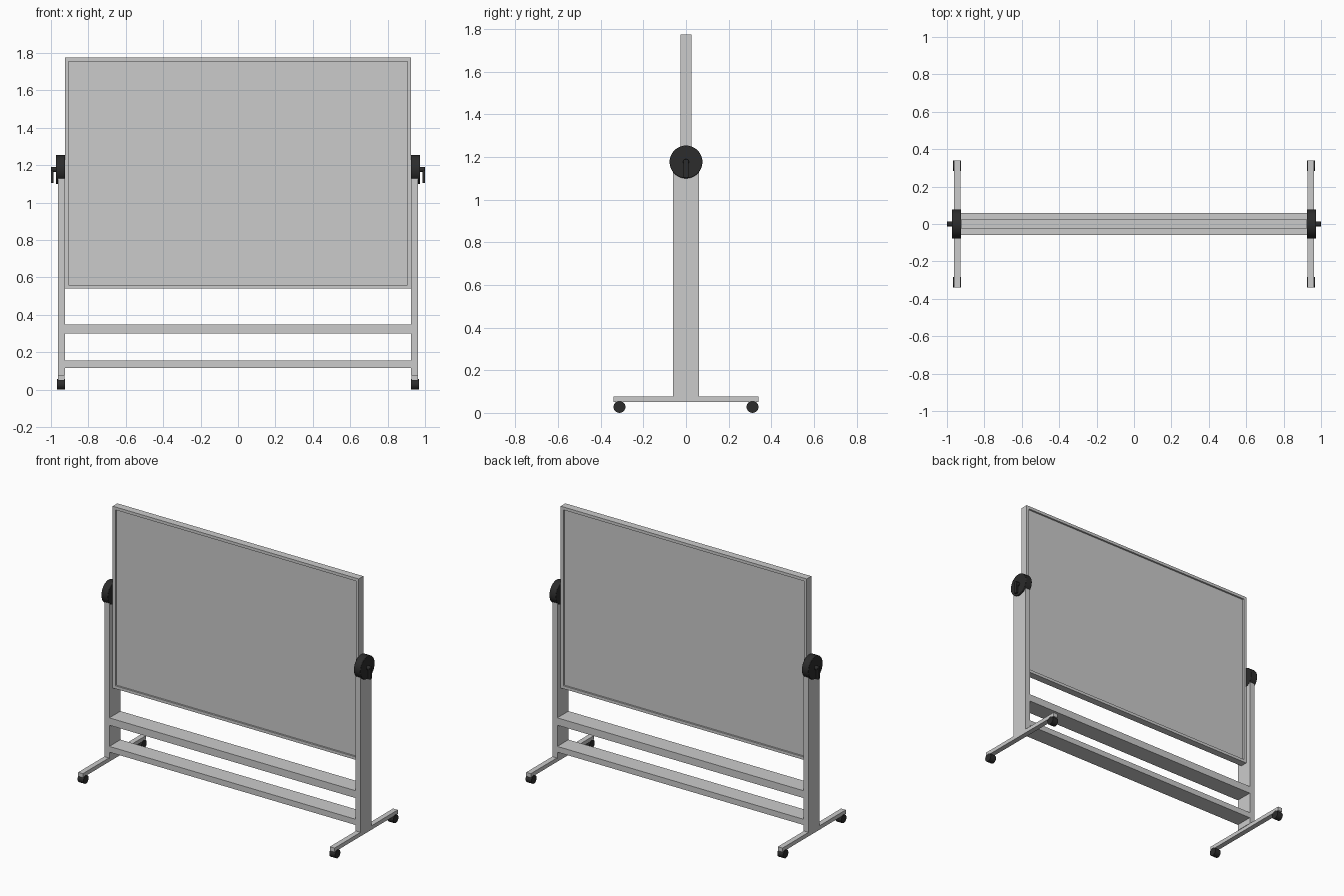
import bpy
from math import pi

if "Cube" in bpy.data.objects:
    bpy.data.objects.remove(bpy.data.objects["Cube"])

dark = bpy.data.materials.new("dark_plastic")
dark.diffuse_color = (0.025, 0.025, 0.025, 1)
dark.use_nodes = True
dark.node_tree.nodes["Principled BSDF"].inputs["Base Color"].default_value = dark.diffuse_color


def finish(ob, name, mat=None):
    ob.name = name
    if mat:
        ob.data.materials.append(mat)
    return ob


def box(name, x, y, z, mat=None):
    """Box from (min, max) pairs."""
    bpy.ops.mesh.primitive_cube_add(size=1, location=[sum(p) / 2 for p in (x, y, z)])
    ob = bpy.context.object
    ob.scale = [abs(p[1] - p[0]) for p in (x, y, z)]
    bpy.ops.object.transform_apply(location=False, rotation=False, scale=True)
    return finish(ob, name, mat)


def disc(name, x, y, z, r, mat=dark, bevel=0.0):
    """Smooth cylinder lying along x."""
    bpy.ops.mesh.primitive_cylinder_add(vertices=48, radius=r, depth=abs(x[1] - x[0]),
                                        location=(sum(x) / 2, y, z), rotation=(0, pi / 2, 0))
    ob = bpy.context.object
    if bevel:
        m = ob.modifiers.new("bevel", 'BEVEL')
        m.width, m.segments = bevel, 2
        m.limit_method = 'ANGLE'
    bpy.ops.object.shade_smooth_by_angle()
    return finish(ob, name, mat)


# Board: frame of four rails around a panel recessed on both faces
W, Z0, Z1, T, B = 0.925, 0.54, 1.775, 0.025, 0.02
box("board_panel", (-W + B, W - B), (-0.013, 0.013), (Z0 + B, Z1 - B))
box("frame_top", (-W, W), (-T, T), (Z1 - B, Z1))
box("frame_bottom", (-W, W), (-T, T), (Z0, Z0 + B))

# Shelf and lower crossbar
box("shelf", (-W, W), (-0.06, 0.06), (0.30, 0.35))
box("lower_crossbar", (-W, W), (-0.06, 0.06), (0.117, 0.156))

for s, side in ((-1, "left"), (1, "right")):
    box(f"{side}_frame_side", (s * W, s * (W - B)), (-T, T), (Z0 + B, Z1 - B))

    # Upright and foot
    box(f"{side}_upright", (s * W, s * 0.963), (-0.06, 0.06), (0.075, 1.175))
    box(f"{side}_foot", (s * 0.928, s * 0.963), (-0.34, 0.34), (0.05, 0.077))

    # Casters
    for t, end in ((-1, "front"), (1, "back")):
        disc(f"{side}_{end}_wheel", (s * 0.924, s * 0.968), t * 0.312, 0.028, 0.028)

    # Pivot disc with its locking lever
    disc(f"{side}_pivot", (s * 0.924, s * 0.974), 0, 1.177, 0.077, bevel=0.003)
    disc(f"{side}_lever_hub", (s * 0.970, s * 1.0), 0, 1.177, 0.014, bevel=0.003)
    box(f"{side}_lever_arm", (s * 0.986, s * 1.0), (-0.011, 0.011), (1.105, 1.177), dark)
